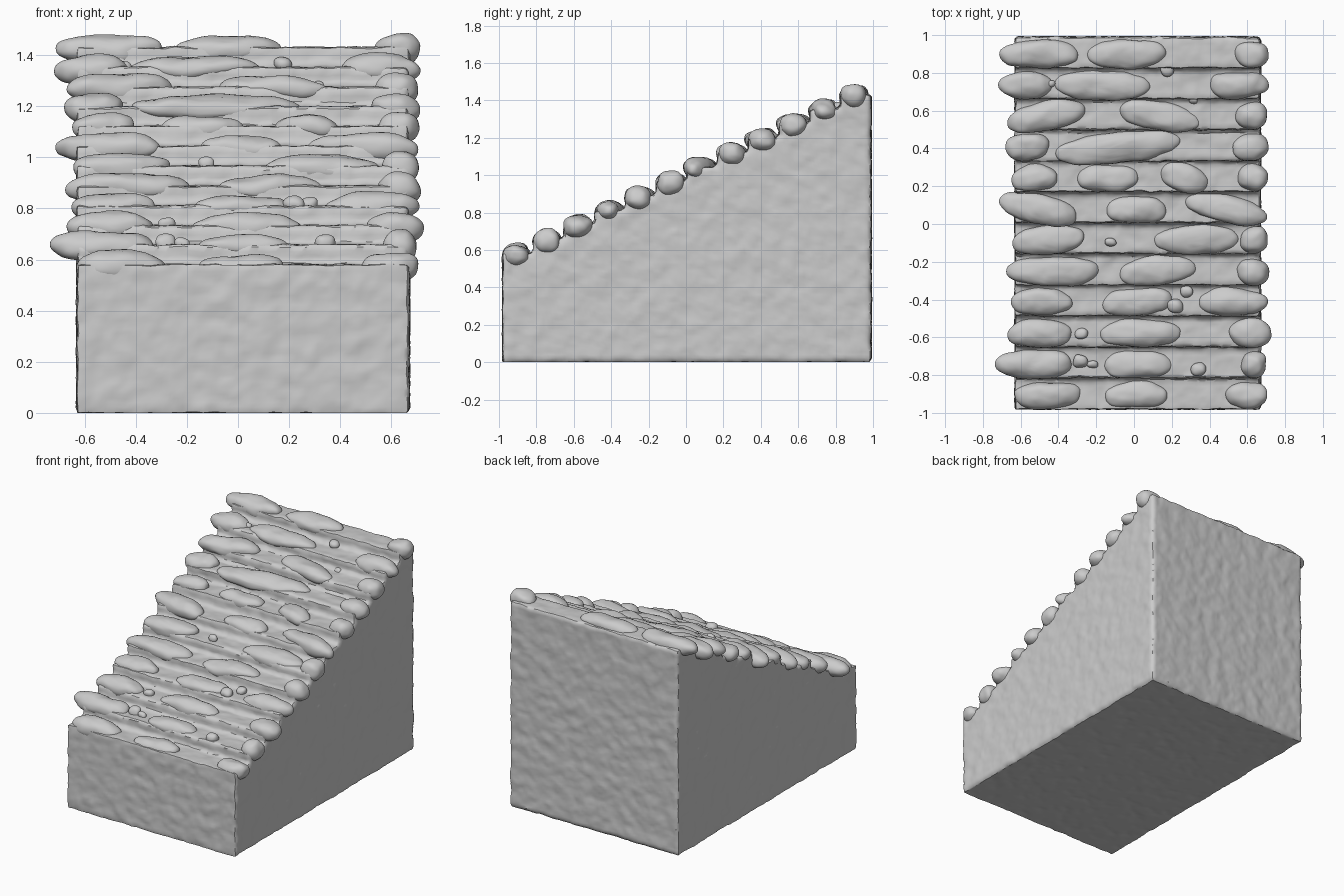
import bpy, bmesh, math
from mathutils import Vector, Matrix, noise

if "Cube" in bpy.data.objects:
    bpy.data.objects.remove(bpy.data.objects["Cube"])

stone = bpy.data.materials.new("light_grey_stone")
stone.use_nodes = True
GREY = (0.6, 0.6, 0.6, 1)
stone.diffuse_color = GREY
stone.node_tree.nodes["Principled BSDF"].inputs["Base Color"].default_value = GREY

FRONT, BACK, LEFT, RIGHT = -0.98, 0.99, 0.67, -0.63
STEPS = 12
TREAD = (BACK - FRONT) / STEPS
BASE, RISE = 0.58, 0.0773


def finish(bm, name):
    mesh = bpy.data.meshes.new(name)
    bm.to_mesh(mesh)
    bm.free()
    mesh.materials.append(stone)
    mesh.polygons.foreach_set("use_smooth", [True] * len(mesh.polygons))
    obj = bpy.data.objects.new(name, mesh)
    bpy.context.collection.objects.link(obj)
    return obj


def roughen(verts, scale, amount):
    for v in verts:
        v.co += noise.noise_vector(v.co * scale) * amount


# Stepped block: staircase profile pushed across the width
profile = [(BACK, 0), (FRONT, 0)]
for i in range(STEPS):
    z = BASE + i * RISE
    profile += [(FRONT + i * TREAD, z), (FRONT + (i + 1) * TREAD, z)]
bm = bmesh.new()
face = bm.faces.new([bm.verts.new((RIGHT, y, z)) for y, z in profile])
side = bmesh.ops.extrude_face_region(bm, geom=[face])["geom"]
bmesh.ops.translate(bm, vec=(LEFT - RIGHT, 0, 0),
                    verts=[g for g in side if isinstance(g, bmesh.types.BMVert)])
bmesh.ops.recalc_face_normals(bm, faces=bm.faces)
raw = finish(bm, "stepped_block_form")

# Remesh evenly, then give the walls a hand-hewn surface
remesh = raw.modifiers.new("even_mesh", "REMESH")
remesh.mode = "VOXEL"
remesh.voxel_size = 0.016
bpy.context.view_layer.update()
bm = bmesh.new()
bm.from_object(raw, bpy.context.evaluated_depsgraph_get())
bpy.data.objects.remove(raw)
roughen(bm.verts, 14, 0.006)
roughen(bm.verts, 40, 0.003)
for v in bm.verts:
    v.co.z = max(v.co.z, 0)
block = finish(bm, "stepped_block")
bpy.context.view_layer.objects.active = block
block.select_set(True)
bpy.ops.object.shade_smooth_by_angle(angle=math.radians(40))


def rounded_stone(name, centre, size, yaw=0):
    """Lumpy, blunt-ended stone made from a sphere."""
    bm = bmesh.new()
    bmesh.ops.create_icosphere(bm, subdivisions=4, radius=1)
    turn = Matrix.Rotation(yaw, 3, "Z")
    for v in bm.verts:
        blunt = Vector([math.copysign(abs(c) ** p, c) for c, p in zip(v.co, (0.85, 0.9, 0.9))])
        v.co = turn @ (blunt * Vector(size)) + Vector(centre)
    roughen(bm.verts, 7, 0.016)
    roughen(bm.verts, 22, 0.004)
    return finish(bm, name)


# Long stones on each step, front to back, as spans across the width
SPANS = [
    [(-.64, -.28), (-.15, .17), (.49, .71)],
    [(-.73, -.33), (-.16, .2), (.61, .71)],
    [(-.67, -.32), (-.18, .25), (.5, .72)],
    [(-.65, -.33), (-.17, .2), (.34, .71)],
    [(-.67, -.18), (-.08, .32), (.55, .71)],
    [(-.65, -.26), (.1, .56), (.58, .71)],
    [(-.71, -.3), (-.15, .17), (.27, .71)],
    [(-.65, -.4), (-.29, .02), (.14, .4), (.54, .71)],
    [(-.67, -.45), (-.42, .25), (.53, .71)],
    [(-.67, -.25), (-.08, .35), (.54, .71)],
    [(-.72, -.43), (-.42, .08), (.4, .71)],
    [(-.71, -.3), (-.25, .17), (.54, .71)],
]
YAW = {(4, 1): .12, (6, 0): -.2, (6, 2): -.22, (7, 2): -.25, (8, 1): .12,
       (9, 0): .2, (9, 1): -.2, (3, 1): .1, (5, 0): .1}
for row, spans in enumerate(SPANS):
    y = FRONT + (row + 0.48) * TREAD
    z = BASE + row * RISE
    for k, (a, b) in enumerate(spans):
        half = (b - a) / 2
        edge = k in (0, len(spans) - 1)
        size = (max(half, 0.07), 0.064 + half * 0.06, 0.06 if edge else 0.05)
        x = (a + b) / 2 if half > 0.07 else b - 0.07
        rounded_stone(f"step_{row + 1}_stone_{k + 1}", (x, y - 0.005, z - 0.008),
                      size, YAW.get((row, k), 0))

# Small pebbles lodged between the long stones
PEBBLES = [(-.12, -.1), (-.27, -.58), (-.28, -.72), (-.22, -.74), (.28, -.36),
           (.22, -.43), (.31, .66), (.18, .81), (.34, -.77), (-.44, .74)]
for n, (x, y) in enumerate(PEBBLES):
    row = int((y - FRONT) / TREAD)
    r = 0.022 + 0.006 * (n % 3)
    rounded_stone(f"pebble_{n + 1}", (x, y, BASE + row * RISE + 0.005), (r * 1.2, r, r))
